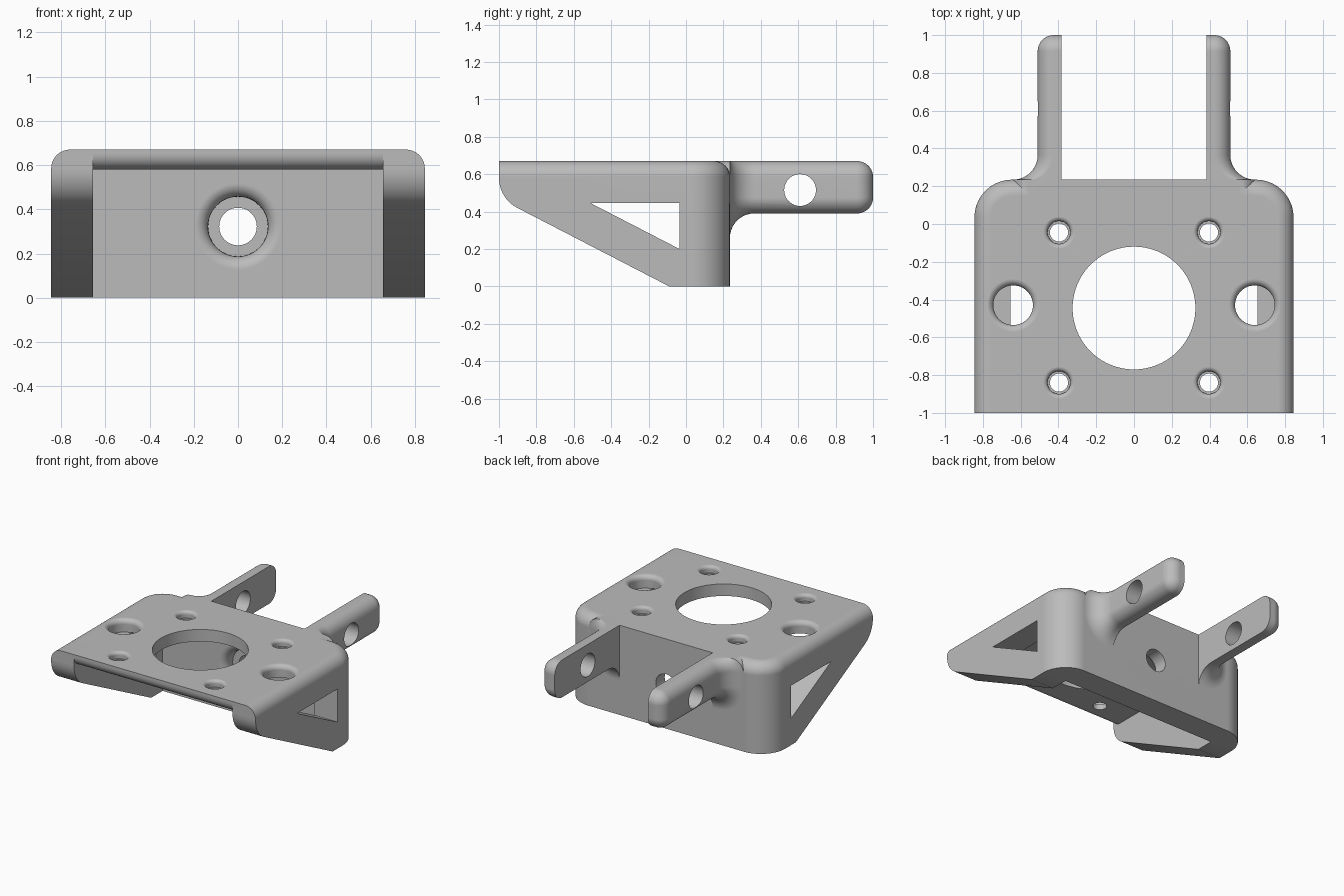
import bpy, bmesh
from math import sin, cos, pi, radians
from mathutils import Vector

cube = bpy.data.objects.get("Cube")
if cube:
    bpy.data.objects.remove(cube, do_unlink=True)

WIDTH, BACK, TOP = 0.845, 0.235, 0.67    # half width, back face, top face
CORNER, EDGE, BLEND = 0.2, 0.085, 0.13   # plan corner, edge rounding, arm root fillet
WALL_X, WALL_Y, CEILING = 0.655, 0.045, 0.58
STEPS = 10


def arc(cx, cy, r, start, end, n=STEPS):
    """Points on an arc, angles in degrees."""
    angles = [radians(start + (end - start) * i / n) for i in range(n + 1)]
    return [(cx + r * cos(a), cy + r * sin(a)) for a in angles]


def loft(name, rings):
    """Closed solid through rings of equal point count."""
    bm = bmesh.new()
    rows = [[bm.verts.new(p) for p in ring] for ring in rings]
    n = len(rows[0])
    for low, high in zip(rows, rows[1:]):
        for i in range(n):
            j = (i + 1) % n
            bm.faces.new((low[i], low[j], high[j], high[i]))
    bm.faces.new(rows[0][::-1])
    bm.faces.new(rows[-1])
    bmesh.ops.recalc_face_normals(bm, faces=bm.faces)
    mesh = bpy.data.meshes.new(name)
    bm.to_mesh(mesh)
    bm.free()
    obj = bpy.data.objects.new(name, mesh)
    bpy.context.collection.objects.link(obj)
    return obj


def side_prism(name, profile):
    """Profile in (y, z), extruded across x inside the given half width."""
    def make(half):
        return loft(name, [[(x, y, z) for y, z in profile] for x in (-half, half)])
    return make


def bore(name, centre, profile, axis="Z", n=48):
    """Turned cutter: profile holds (radius, distance along the axis)."""
    rings = []
    for r, d in profile:
        ring = []
        for i in range(n):
            u, v = r * cos(2 * pi * i / n), r * sin(2 * pi * i / n)
            p = {"X": (d, u, v), "Y": (u, d, v), "Z": (u, v, d)}[axis]
            ring.append(Vector(centre) + Vector(p))
        rings.append(ring)
    return loft(name, rings)


def flare(r, face, size, sign):
    """Rounded mouth of a bore opening onto a face."""
    pts = [(x, face - sign * (size - y))
           for x, y in arc(r + size, 0, size, 180, 90, 6)]
    return pts + [(r + size, face + sign * 0.05)]


def combine(target, other, operation):
    mod = target.modifiers.new(operation.title(), "BOOLEAN")
    mod.object, mod.operation, mod.solver = other, operation, "EXACT"
    bpy.context.view_layer.objects.active = target
    bpy.ops.object.modifier_apply(modifier=mod.name)
    bpy.data.objects.remove(other, do_unlink=True)


# Main block with rounded back corners and rounded top edge
def body_ring(z, inset):
    corner = arc(WIDTH - CORNER, BACK - CORNER, CORNER - inset, 0, 90)
    right = [(WIDTH - inset, -1)] + corner
    left = [(-x, y) for x, y in reversed(right)]
    return [(x, y, z) for x, y in right + left]


rings = [body_ring(0, 0)]
rings += [body_ring(z, EDGE - r) for r, z in arc(0, TOP - EDGE, EDGE, 0, 90)]
bracket = loft("bracket", rings)

# Square top edge between the arms
strip = [(0.1, 0.5), (BACK, 0.5), (BACK, TOP), (0.1, TOP)]
combine(bracket, side_prism("back_edge", strip)(0.45), "UNION")


# Arms: flat inside, rounded outside, blended into the back wall
def arm_ring(side, y, grow):
    x, low = 0.51 + grow, 0.39 - grow
    shrink = min(grow, 0)
    top, rt, rb = TOP + shrink, EDGE + shrink, EDGE + grow
    rt, rb = max(rt, 0.002), max(rb, 0.002)
    pts = [(0.385, low)] + arc(x - rb, low + rb, rb, -90, 0)
    pts += arc(x - rt, top - rt, rt, 0, 90) + [(0.385, top)]
    return [(side * px, y, pz) for px, pz in pts]


for side in (-1, 1):
    rings = [arm_ring(side, 0.1, BLEND)]
    rings += [arm_ring(side, y, g)
              for y, g in arc(BACK + BLEND, BLEND, BLEND, 180, 270)]
    rings += [arm_ring(side, y, g)
              for y, g in arc(1 - EDGE, -EDGE, EDGE, 90, 0)]
    combine(bracket, loft("arm", rings), "UNION")

# Cavity under the plate, with the rounded front lip
lip = 0.07
cavity = [(-1.2, -0.1), (WALL_Y, -0.1), (WALL_Y, CEILING)]
cavity += arc(lip - 1, CEILING + lip, lip, 270, 180) + [(-1.2, CEILING + lip)]
combine(bracket, side_prism("cavity", cavity)(WALL_X), "DIFFERENCE")

# Sloping underside of the side walls, kept clear of the plate
slope = [(-1.2, CEILING)] + arc(-0.82, CEILING, 0.18, 180, 242.6)
slope += [(-0.09, 0), (0.103, -0.1), (-1.2, -0.1)]
combine(bracket, side_prism("slope", slope)(1), "DIFFERENCE")

# Triangular windows in the side walls
window = [(-0.51, 0.445), (-0.035, 0.445), (-0.035, 0.2)]
combine(bracket, side_prism("window", window)(1), "DIFFERENCE")

# Large centre opening and the holes in the plate
combine(bracket, bore("centre_hole", (0, -0.445, 0), [(0.325, 0.5), (0.325, 0.8)], n=96),
        "DIFFERENCE")
for side in (-1, 1):
    for y in (-0.84, -0.045):
        screw = [(0.048, 0.5), (0.048, 0.62), (0.06, 0.62)] + flare(0.06, TOP, 0.025, 1)
        combine(bracket, bore("screw_hole", (side * 0.397, y, 0), screw), "DIFFERENCE")
    pocket = [(0.105, CEILING - 0.004)] + flare(0.105, TOP, 0.035, 1)
    combine(bracket, bore("pocket", (side * 0.64, -0.43, 0), pocket), "DIFFERENCE")

# Pivot hole through both arms
combine(bracket, bore("pivot_hole", (0, 0.61, 0.515), [(0.085, -1), (0.085, 1)], "X"),
        "DIFFERENCE")

# Stepped hole through the back wall
step = [(0.085, 0.3), (0.085, 0.13), (0.135, 0.13)] + flare(0.135, WALL_Y, 0.06, -1)
combine(bracket, bore("back_hole", (0, 0, 0.322), step, "Y"), "DIFFERENCE")

# Material and shading
grey = bpy.data.materials.new("plain grey")
grey.use_nodes = True
colour = (0.5, 0.5, 0.5, 1)
grey.diffuse_color = colour
grey.node_tree.nodes["Principled BSDF"].inputs["Base Color"].default_value = colour
bracket.data.materials.clear()
bracket.data.materials.append(grey)
for face in bracket.data.polygons:
    face.material_index = 0

bpy.ops.object.select_all(action="DESELECT")
bracket.select_set(True)
bpy.context.view_layer.objects.active = bracket
bpy.ops.object.shade_smooth_by_angle(angle=radians(30))
weighted = bracket.modifiers.new("Weighted normals", "WEIGHTED_NORMAL")
weighted.keep_sharp = True
